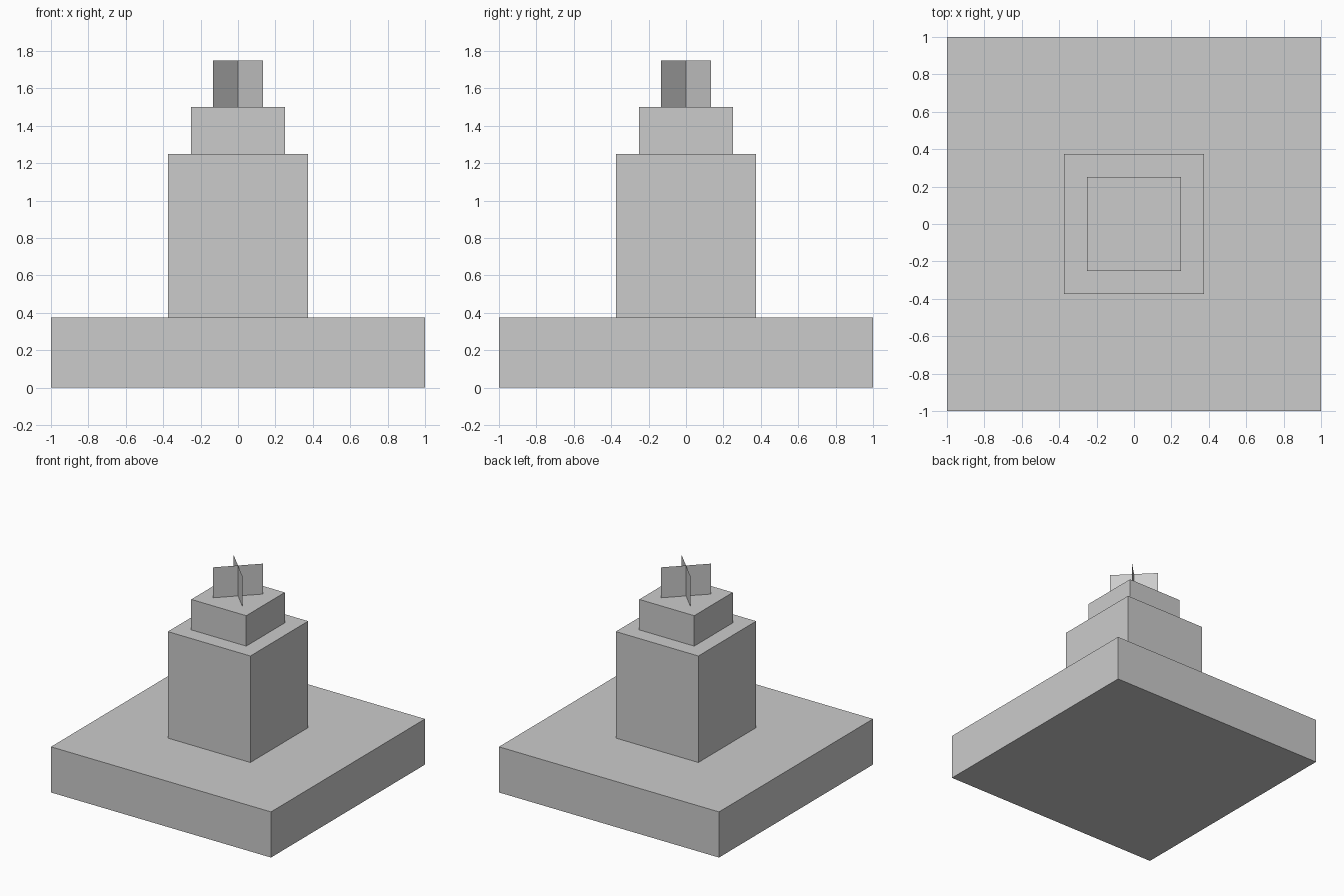
import bpy
import math

if "Cube" in bpy.data.objects:
    bpy.data.objects.remove(bpy.data.objects["Cube"])


def box(name, width, z0, z1):
    """Square block centred on the axis, from z0 to z1."""
    bpy.ops.mesh.primitive_cube_add(size=1, location=(0, 0, (z0 + z1) / 2))
    ob = bpy.context.object
    ob.name = name
    ob.scale = (width, width, z1 - z0)
    bpy.ops.object.transform_apply(location=False, rotation=False, scale=True)
    return ob


def upright_sheet(name, width, z0, z1, angle):
    """Thin vertical sheet through the axis, turned about z."""
    bpy.ops.mesh.primitive_plane_add(
        size=1, location=(0, 0, (z0 + z1) / 2),
        rotation=(math.pi / 2, 0, math.radians(angle)))
    ob = bpy.context.object
    ob.name = name
    ob.scale = (width, z1 - z0, 1)
    bpy.ops.object.transform_apply(location=False, rotation=False, scale=True)
    return ob


# Stacked blocks
box("base_slab", 2.0, 0.0, 0.375)
box("column", 0.75, 0.375, 1.25)
box("cap_block", 0.5, 1.25, 1.5)

# Crossed diagonal sheets on top
for i, angle in enumerate((45, -45)):
    upright_sheet(f"crossed_sheet_{i + 1}", 0.375, 1.5, 1.75, angle)
